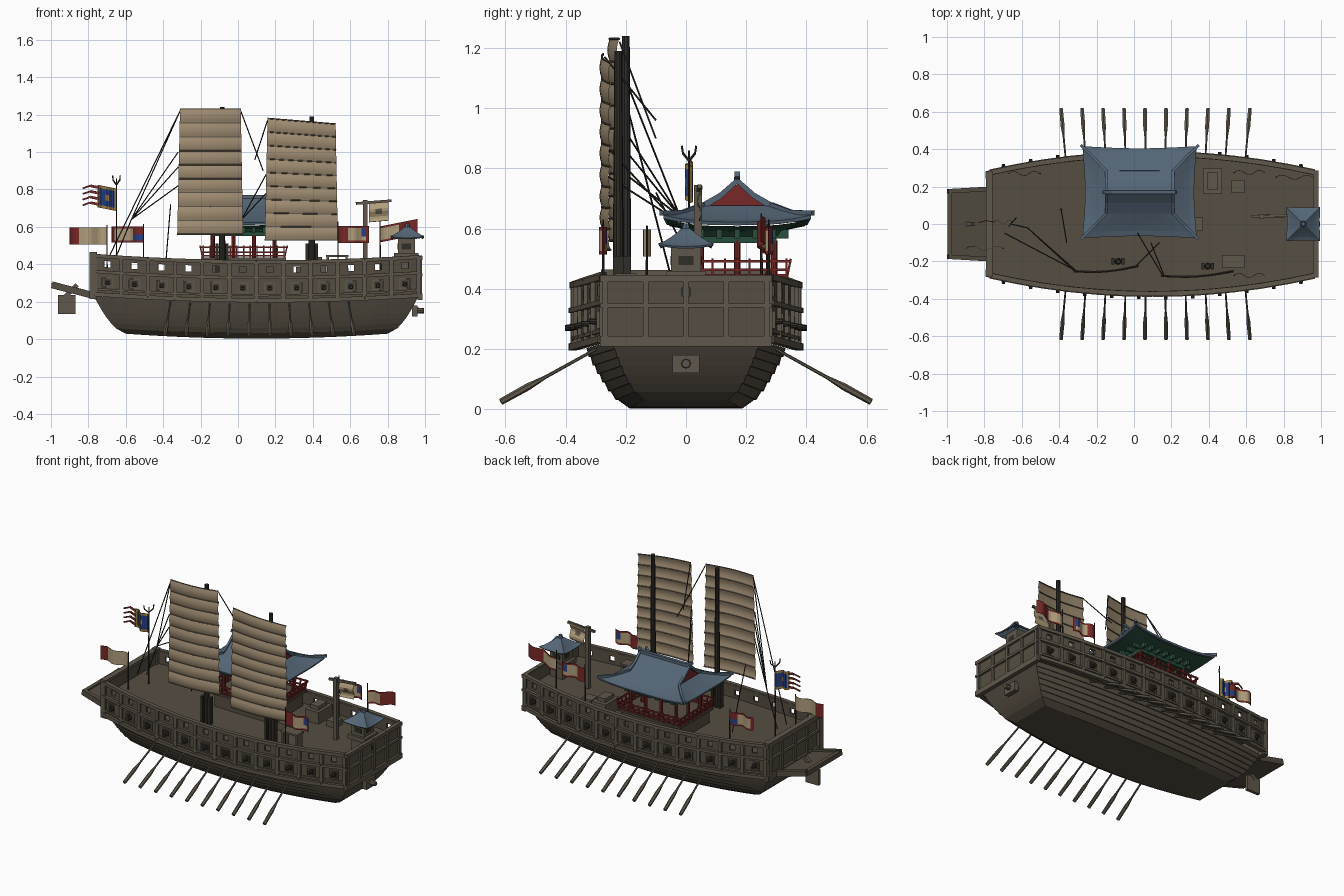
import bpy, bmesh, math
from mathutils import Vector, Matrix

if "Cube" in bpy.data.objects:
    bpy.data.objects.remove(bpy.data.objects["Cube"])


def material(name, *rgb):
    m = bpy.data.materials.new(name)
    m.use_nodes = True
    m.diffuse_color = (*rgb, 1)
    m.node_tree.nodes["Principled BSDF"].inputs["Base Color"].default_value = (*rgb, 1)
    return m


WOOD = material("weathered wood", .092, .076, .054)
TRIM = material("trim wood", .115, .097, .07)
DARK = material("dark wood", .03, .026, .02)
CANVAS = material("sail canvas", .35, .265, .17)
TILE = material("blue grey tile", .09, .132, .18)
RED = material("red paint", .19, .022, .02)
GREEN = material("green paint", .022, .075, .045)
CREAM = material("cream cloth", .44, .34, .2)
BLUE = material("blue cloth", .02, .05, .23)
GOLD = material("gold cloth", .38, .23, .05)


def finish(bm, name, *mats, smooth=False, thick=0):
    bmesh.ops.recalc_face_normals(bm, faces=bm.faces[:])
    mesh = bpy.data.meshes.new(name)
    bm.to_mesh(mesh)
    bm.free()
    ob = bpy.data.objects.new(name, mesh)
    bpy.context.collection.objects.link(ob)
    for m in mats:
        mesh.materials.append(m)
    if thick:
        mod = ob.modifiers.new("thickness", 'SOLIDIFY')
        mod.thickness, mod.offset = thick, 0
    if smooth:
        bpy.ops.object.select_all(action='DESELECT')
        ob.select_set(True)
        bpy.context.view_layer.objects.active = ob
        bpy.ops.object.shade_smooth_by_angle()
    return ob


def box(bm, c, s):
    bmesh.ops.create_cube(bm, size=1, matrix=Matrix.LocRotScale(Vector(c), None, Vector(s)))


def beam(bm, p, q, w, h):
    p, q = Vector(p), Vector(q)
    d = q - p
    bmesh.ops.create_cube(bm, size=1, matrix=Matrix.LocRotScale(
        (p + q) / 2, d.to_track_quat('Z', 'Y'), Vector((w, h, d.length))))


def rod(bm, p, q, r, r2=None, n=8):
    p, q = Vector(p), Vector(q)
    d = q - p
    bmesh.ops.create_cone(bm, cap_ends=True, segments=n, radius1=r, radius2=r if r2 is None else r2,
                          depth=d.length, matrix=Matrix.LocRotScale((p + q) / 2, d.to_track_quat('Z', 'Y'), None))


def sheet(bm, rows, closed=False, skip=(), rule=None):
    vs = [[bm.verts.new(p) for p in r] for r in rows]
    n = len(rows[0])
    for j in range(len(rows) - 1):
        for i in range(n if closed else n - 1):
            if (i, j) not in skip:
                k = (i + 1) % n
                f = bm.faces.new((vs[j][i], vs[j][k], vs[j + 1][k], vs[j + 1][i]))
                if rule:
                    f.material_index = rule(i, j)
    return vs


def mix(a, b, t):
    return a + (b - a) * t


def half(x):
    return .365 - .13 * (x - .1) ** 2


def sheer(x):
    return .04 * (x - .15) ** 2


# Lower hull: overlapping strakes lofted from a flat bottom
def hull_ring(t, lap):
    c = t ** .6
    x0, x1, w = -.6 - .17 * c, .8 + .165 * c, .18 + .15 * c + lap
    us = [i / 8 - 1 for i in range(17)]
    side = [(mix(x0, x1, (u + 1) / 2), w * (1 - .26 * u * u), .003 + .2 * t + .026 * u * u) for u in us]
    return side + [(x, -y, z) for x, y, z in reversed(side)]


bm = bmesh.new()
rings = []
for k in range(7):
    rings += [hull_ring(k / 7, .007), hull_ring((k + 1) / 7, 0)]
vs = sheet(bm, rings, closed=True)
for r in (vs[0], vs[-1]):
    for i in range(16):
        bm.faces.new((r[i], r[i + 1], r[-2 - i], r[-1 - i]))
finish(bm, "lower_hull", WOOD)

# Bulwarks with open loops, ports, posts and rails
XS = [mix(-.77, .965, i / 12) for i in range(13)]
wall, frame, ports, guns = (bmesh.new() for _ in range(4))
for s in (-1, 1):
    for a, b in zip(XS, XS[1:]):
        m = (a + b) / 2
        cols = (a, m - .017, m + .017, b)
        sheet(wall, [[(x, s * half(x), z + sheer(x)) for x in cols] for z in (.2, .355, .388, .414)], skip=[(1, 1)])
        for z, h, out in ((.207, .022, .012), (.235, .012, .004), (.328, .016, .012), (.412, .02, .008)):
            beam(frame, (a, s * (half(a) + out), z + sheer(a)), (b, s * (half(b) + out), z + sheer(b)), .026, h)
        y, z = half(m), .275 + sheer(m)
        for dx in (-.027, .027):
            box(frame, (m + dx, s * (y + .006), z), (.008, .016, .056))
        for dz in (-.025, .025):
            box(frame, (m, s * (y + .006), z + dz), (.058, .016, .008))
        box(ports, (m, s * (y + .008), z), (.03, .006, .03))
        rod(guns, (m, s * y, z - .005), (m, s * (y + .038), z - .005), .011, .009)
    for x in XS:
        box(frame, (x, s * (half(x) + .008), .308 + sheer(x)), (.022, .022, .215))
for x, o in ((-.77, -1), (.965, 1)):
    w, sh = half(x), sheer(x)
    sheet(wall, [[(x, -w, z + sh), (x, w, z + sh)] for z in (.19, .416)])
    for z, h in ((.2, .034), (.318, .014), (.408, .022)):
        box(frame, (x + o * .008, 0, z + sh), (.026, 2 * w + .035, h))
    for k in range(-2, 3):
        box(frame, (x + o * .008, k * w / 2, .31 + sh), (.022, .018, .22))
box(ports, (.978, 0, .39), (.006, .03, .03))
finish(wall, "bulwark_walls", WOOD, thick=.014)
finish(frame, "bulwark_frames", TRIM)
finish(ports, "gun_ports", DARK)
finish(guns, "side_guns", DARK, smooth=True)

# Deck and its fittings
bm = bmesh.new()
sheet(bm, [[(x, -half(x), .335 + sheer(x)), (x, half(x), .335 + sheer(x))] for x in XS])
finish(bm, "deck", WOOD)
bm = bmesh.new()
for c, s in (((.42, .23, .375), (.1, .14, .08)), ((.42, .23, .425), (.06, .09, .03)), ((.555, .2, .36), (.07, .07, .04)),
             ((.53, -.2, .445), (.12, .07, .012)), ((.48, -.2, .39), (.012, .06, .1)), ((.58, -.2, .39), (.012, .06, .1)),
             ((.34, 0, .36), (.06, .07, .05))):
    box(bm, c, s)
finish(bm, "deck_chests", TRIM)

# Bow gun, stern gallery, corner posts and rudder
bm = bmesh.new()
box(bm, (.945, 0, .15), (.03, .09, .06))
rod(bm, (.93, 0, .152), (.995, 0, .152), .018, .014)
finish(bm, "bow_gun", TRIM)
bm = bmesh.new()
beam(bm, (-.76, 0, .225), (-.985, 0, .282), .36, .02)
for s in (-1, 1):
    beam(bm, (-.74, s * .19, .225), (-.995, s * .175, .29), .024, .036)
beam(bm, (-.985, -.18, .285), (-.985, .18, .285), .024, .03)
finish(bm, "stern_gallery", WOOD)
bm = bmesh.new()
for s in (-1, 1):
    box(bm, (-.775, s * .262, .34), (.04, .04, .25))
box(bm, (-.775, 0, .452), (.035, .5, .02))
finish(bm, "stern_posts", TRIM)
bm = bmesh.new()
box(bm, (-.915, 0, .185), (.095, .02, .1))
beam(bm, (-.93, 0, .22), (-.86, 0, .29), .024, .024)
finish(bm, "rudder", TRIM)

# Oars
bm = bmesh.new()
for s in (-1, 1):
    for k in range(10):
        x = mix(-.36, .59, k / 9)
        tip = x + .03 * (k / 4.5 - 1)
        P = lambda t: (mix(x, tip, t), s * mix(.29, .615, t), mix(.205, .025, t))
        rod(bm, P(0), P(.6), .005, .006, 6)
        rod(bm, P(.55), P(.72), .006, .012, 6)
        rod(bm, P(.72), P(1), .012, .011, 6)
finish(bm, "oars", TRIM)


# Masts and battened sails
def sail(name, left, right, top_l, top_r, bottom, y_l, y_r, mast_x, mast_y):
    def P(u, v):
        x = mix(mix(left - .015, left, v), mix(right + .012, right, v), u)
        y = mix(y_l, y_r, u) - .015 * math.sin(math.pi * u) - .008 * abs(math.sin(9 * math.pi * v))
        return x, y, mix(bottom, mix(top_l, top_r, u), v)
    bm = bmesh.new()
    sheet(bm, [[P(i / 8, j / 36) for i in range(9)] for j in range(37)])
    finish(bm, name + "_sail", CANVAS, smooth=True)
    bm = bmesh.new()
    for j in range(10):
        for i in range(8):
            rod(bm, P(i / 8, j / 9), P((i + 1) / 8, j / 9), .004, n=6)
    finish(bm, name + "_battens", material_batten)
    bm = bmesh.new()
    rod(bm, (mast_x, mast_y, .33), (mast_x, mast_y, top_l + .01), .019, .013, 10)
    for dx in (-.026, .026):
        box(bm, (mast_x + dx, mast_y, .42), (.016, .035, .18))
    finish(bm, name + "_mast", DARK, smooth=True)


material_batten = TRIM
sail("stern", -.31, .015, 1.23, 1.23, .56, -.25, -.222, -.085, -.2)
sail("bow", .158, .522, 1.18, 1.15, .53, -.275, -.25, .395, -.225)

# Rigging
bm = bmesh.new()
knot = (-.57, -.02, .64)
for p, q in (((-.31, -.25, 1.22), (-.69, -.05, .44)), ((-.32, -.25, 1.0), knot), ((-.32, -.25, .92), knot),
             ((-.32, -.25, .82), knot), (knot, (-.66, 0, .42)), ((.015, -.22, 1.22), (.135, -.1, .9)),
             ((.158, -.27, 1.17), (.09, -.1, .96)), ((.15, -.27, .88), (.02, -.05, .64)),
             ((.15, -.27, .78), (.02, -.05, .64)), ((-.39, .08, .36), (-.36, -.1, .72)), ((-.31, -.25, 1.22), knot)):
    rod(bm, p, q, .0032, n=5)
finish(bm, "rigging", DARK)


# Curved roofs: eaves lift and spread toward the corners
def ring(cx, cy, hx, hy, z, lift, dip, n=10):
    pts, cs = [], ((-1, -1), (1, -1), (1, 1), (-1, 1))
    for k in range(4):
        a, b = cs[k], cs[(k + 1) % 4]
        for i in range(n):
            s = abs(2 * i / n - 1)
            g = 1 - dip * (1 - s * s)
            pts.append((cx + mix(a[0], b[0], i / n) * hx * g, cy + mix(a[1], b[1], i / n) * hy * g, z + lift * s ** 3))
    return pts


def skirt(bm, cx, cy, lo, hi, z0, z1, lift, dip):
    sheet(bm, [ring(cx, cy, mix(lo[0], hi[0], t), mix(lo[1], hi[1], t), mix(z0, z1, t ** 1.3),
                    lift * (1 - t), dip * (1 - t)) for t in (0, .25, .5, .75, 1)], closed=True)


CX, CY = .03, .17
bm = bmesh.new()
skirt(bm, CX, CY, (.305, .245), (.175, .112), .617, .672, .022, .05)
sheet(bm, [[(CX + x, CY + y, z) for x in (-.182, .182)] for y, z in
           ((-.115, .668), (-.055, .706), (0, .755), (.055, .706), (.115, .668))])
finish(bm, "pavilion_roof", TILE, thick=.012)
bm = bmesh.new()
beam(bm, (CX - .18, CY, .76), (CX + .18, CY, .76), .02, .022)
for sx in (-1, 1):
    beam(bm, (CX + sx * .15, CY, .762), (CX + sx * .195, CY, .782), .018, .018)
    for sy in (-1, 1):
        path = [(CX + sx * x, CY + sy * y, z) for x, y, z in
                ((.178, 0, .76), (.178, .055, .712), (.178, .112, .68), (.24, .178, .655), (.315, .252, .652))]
        for p, q in zip(path, path[1:]):
            beam(bm, p, q, .015, .015)
finish(bm, "pavilion_ridges", TILE)
bm = bmesh.new()
for sx in (-1, 1):
    bm.faces.new([bm.verts.new((CX + sx * .168, CY + y, z)) for y, z in ((-.108, .668), (0, .748), (.108, .668))])
finish(bm, "pavilion_gables", RED)

# Green eaves, brackets and lintels
bm = bmesh.new()
rows = [ring(CX, CY, .295, .235, .608, .022, .05), ring(CX, CY, .19, .145, .592, 0, 0), ring(CX, CY, .17, .13, .572, 0, 0)]
vs = sheet(bm, rows, closed=True)
bm.faces.new(vs[-1])
for s in (-1, 1):
    box(bm, (CX, CY + s * .122, .563), (.35, .018, .022))
    box(bm, (CX + s * .165, CY, .563), (.018, .25, .022))
    for k in range(7):
        box(bm, (CX + (k - 3) * .055, CY + s * .145, .583), (.018, .05, .03))
    for k in range(5):
        box(bm, (CX + s * .19, CY + (k - 2) * .06, .583), (.05, .018, .03))
finish(bm, "pavilion_brackets", GREEN)

# Red columns and balcony railing
bm = bmesh.new()
for s in (-1, 1):
    for k in range(4):
        rod(bm, (CX + (k - 1.5) * .11, CY + s * .122, .43), (CX + (k - 1.5) * .11, CY + s * .122, .56), .011)
    rod(bm, (CX + s * .165, CY, .43), (CX + s * .165, CY, .56), .011)
    for z, o in ((.445, 0), (.464, .004), (.492, .012)):
        box(bm, (CX, CY + s * (.165 + o), z), (.44 + 2 * o, .008, .009))
        box(bm, (CX + s * (.22 + o), CY, z), (.008, .33 + 2 * o, .009))
    for k in range(13):
        x = CX + (k - 6) * .036
        beam(bm, (x, CY + s * .165, .435), (x, CY + s * .178, .5), .007, .007)
    for k in range(9):
        y = CY + (k - 4) * .041
        beam(bm, (CX + s * .22, y, .435), (CX + s * .233, y, .5), .007, .007)
finish(bm, "pavilion_columns_and_railing", RED)
bm = bmesh.new()
box(bm, (CX, CY, .38), (.42, .31, .09))
box(bm, (CX, CY, .43), (.455, .345, .012))
finish(bm, "pavilion_platform", WOOD)

# Bow lookout hut
bm = bmesh.new()
box(bm, (.9, 0, .44), (.09, .1, .2))
box(bm, (.9, 0, .445), (.13, .13, .03))
finish(bm, "lookout_hut", TRIM)
bm = bmesh.new()
box(bm, (.9, 0, .495), (.094, .05, .03))
box(bm, (.9, 0, .495), (.05, .104, .03))
finish(bm, "lookout_windows", DARK)
bm = bmesh.new()
skirt(bm, .905, 0, (.09, .09), (.012, .012), .538, .597, .01, .05)
rod(bm, (.905, 0, .59), (.905, 0, .615), .014, .008)
finish(bm, "lookout_roof", TILE, thick=.008)


# Flags: cloth with coloured border, field and badge
def flag(name, x, y, z, length, height, top, mats, rule, droop=0):
    bm = bmesh.new()
    sheet(bm, [[(x + length * i / 12, y + .012 * math.sin(i * .8), z + height * (j / 8 - .5) - droop * i / 12)
                for i in range(13)] for j in range(9)], rule=rule)
    finish(bm, name + "_cloth", *mats, thick=.003)
    bm = bmesh.new()
    rod(bm, (x, y, .34), (x, y, top), .0045, .003, 6)
    finish(bm, name + "_pole", DARK)


def edge(i, j):
    return j in (0, 7) or i == 11


cloth = (CREAM, RED, BLUE, GOLD)
flag("stern_outer_flag", -.7, -.13, .552, -.2, .09, .61, cloth, lambda i, j: 1 if i > 8 else 0)
flag("stern_side_flag", -.505, .27, .56, -.17, .085, .615, cloth,
     lambda i, j: 1 if edge(i, j) else 2 if i < 4 and j < 4 else 1 if i < 4 else 0)
for s, n in ((-1, "right"), (1, "left")):
    flag("bow_flag_" + n, .535, s * .275, .56, .165, .09, .63, cloth,
         lambda i, j: 1 if i < 4 or edge(i, j) else 2 if i > 8 and j > 2 else 0)
flag("bow_corner_flag", .76, .25, .56, .2, .085, .65, cloth, lambda i, j: 1 if i > 5 or edge(i, j) else 0, -.04)
flag("command_flag", -.65, .01, .745, -.1, .12, .86, (BLUE, GOLD),
     lambda i, j: 1 if edge(i, j) or i == 0 or (i in (5, 6) and j in (3, 4)) else 0, -.02)
bm = bmesh.new()
for k in range(4):
    z = .72 + k * .03
    beam(bm, (-.745, .01, z), (-.79, .018, z + .01), .004, .014)
    beam(bm, (-.79, .018, z + .01), (-.83, .008, z - .004), .004, .009)
finish(bm, "command_streamers", RED)
bm = bmesh.new()
for s in (-1, 1):
    beam(bm, (-.65, .01, .825), (-.65 + s * .018, .01 + s * .02, .85), .006, .006)
    beam(bm, (-.65 + s * .018, .01 + s * .02, .85), (-.65 + s * .02, .01 + s * .024, .875), .005, .005)
finish(bm, "trident_prongs", DARK)

# Hanging banner on its post
bm = bmesh.new()
box(bm, (.68, .04, .54), (.026, .026, .41))
beam(bm, (.63, .04, .725), (.82, .045, .74), .014, .014)
finish(bm, "banner_post", TRIM)
bm = bmesh.new()
sheet(bm, [[(.7 + i * .0115, .045 + .008 * math.sin(j), .625 + j * .0135 + i * .001) for i in range(10)] for j in range(9)],
      rule=lambda i, j: 1 if 2 < i < 6 and 2 < j < 5 else 0)
finish(bm, "hanging_banner", CREAM, TRIM, thick=.003)
